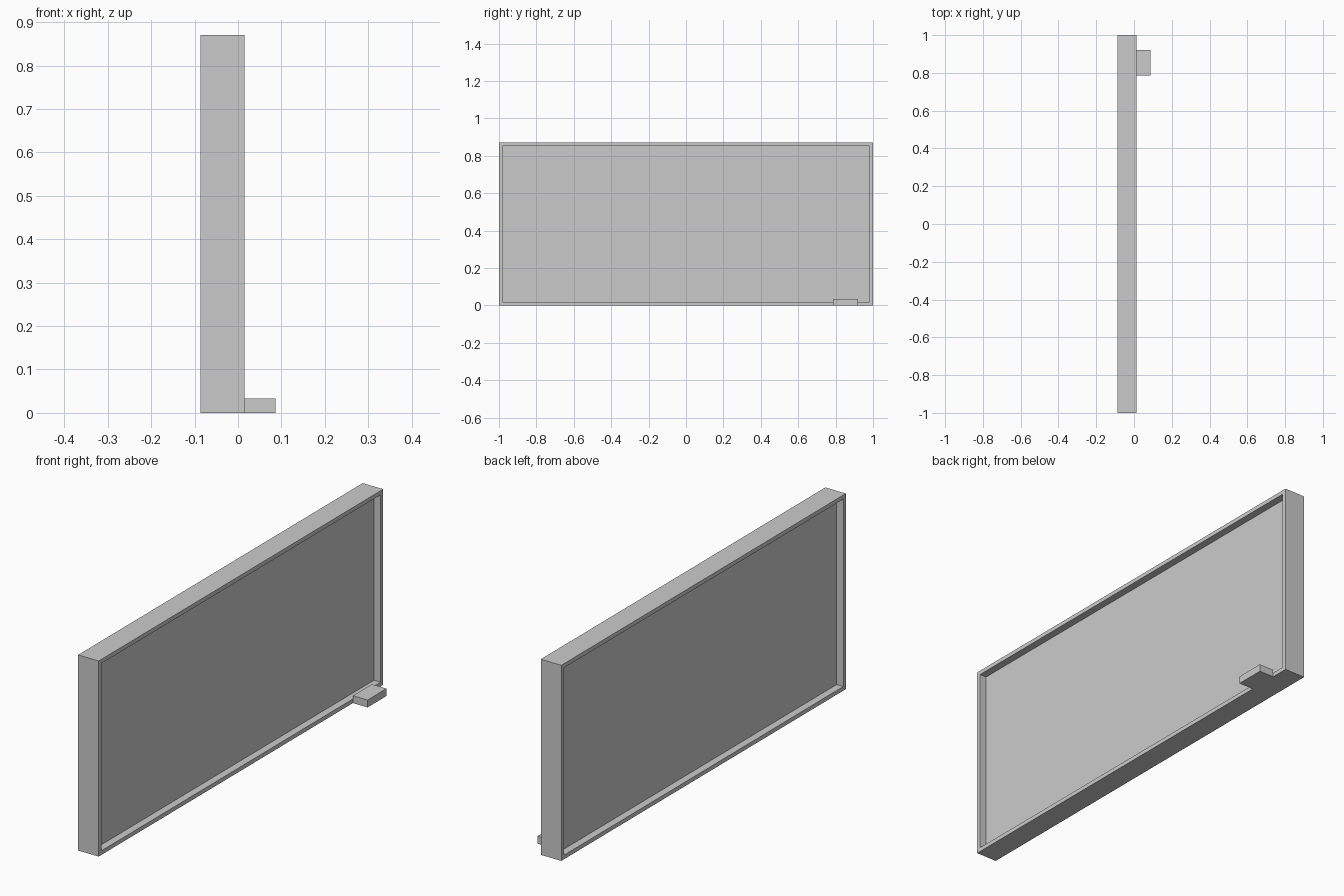
import bpy, bmesh
from mathutils import Vector

if "Cube" in bpy.data.objects:
    bpy.data.objects.remove(bpy.data.objects["Cube"])

X0, X1 = -0.0865, 0.0145   # frame back and front planes
HEIGHT = 0.87
RIM = 0.026                # rim width
DEPTH = 0.033              # recess depth on each side


def box(name, lo, hi):
    """Axis-aligned box between two corners."""
    lo, hi = Vector(lo), Vector(hi)
    bm = bmesh.new()
    bmesh.ops.create_cube(bm, size=1)
    for v in bm.verts:
        v.co = (lo + hi) / 2 + v.co * (hi - lo)
    me = bpy.data.meshes.new(name)
    bm.to_mesh(me)
    bm.free()
    ob = bpy.data.objects.new(name, me)
    bpy.context.collection.objects.link(ob)
    return ob


# Framed board: slab with both broad faces inset and sunk
board = box("framed_board", (X0, -1, 0), (X1, 1, HEIGHT))
bm = bmesh.new()
bm.from_mesh(board.data)
bm.normal_update()
for side in [f for f in bm.faces if abs(f.normal.x) > 0.9]:
    sink = -side.normal.x * DEPTH
    bmesh.ops.inset_individual(bm, faces=[side], thickness=RIM)
    inner = bmesh.ops.inset_individual(bm, faces=[side], thickness=0.0)
    for v in side.verts:
        v.co.x += sink
bmesh.ops.recalc_face_normals(bm, faces=bm.faces)
bm.to_mesh(board.data)
bm.free()

# Small ledge at the lower corner
box("ledge", (X1, 0.787, 0), (0.0865, 0.92, 0.033))
